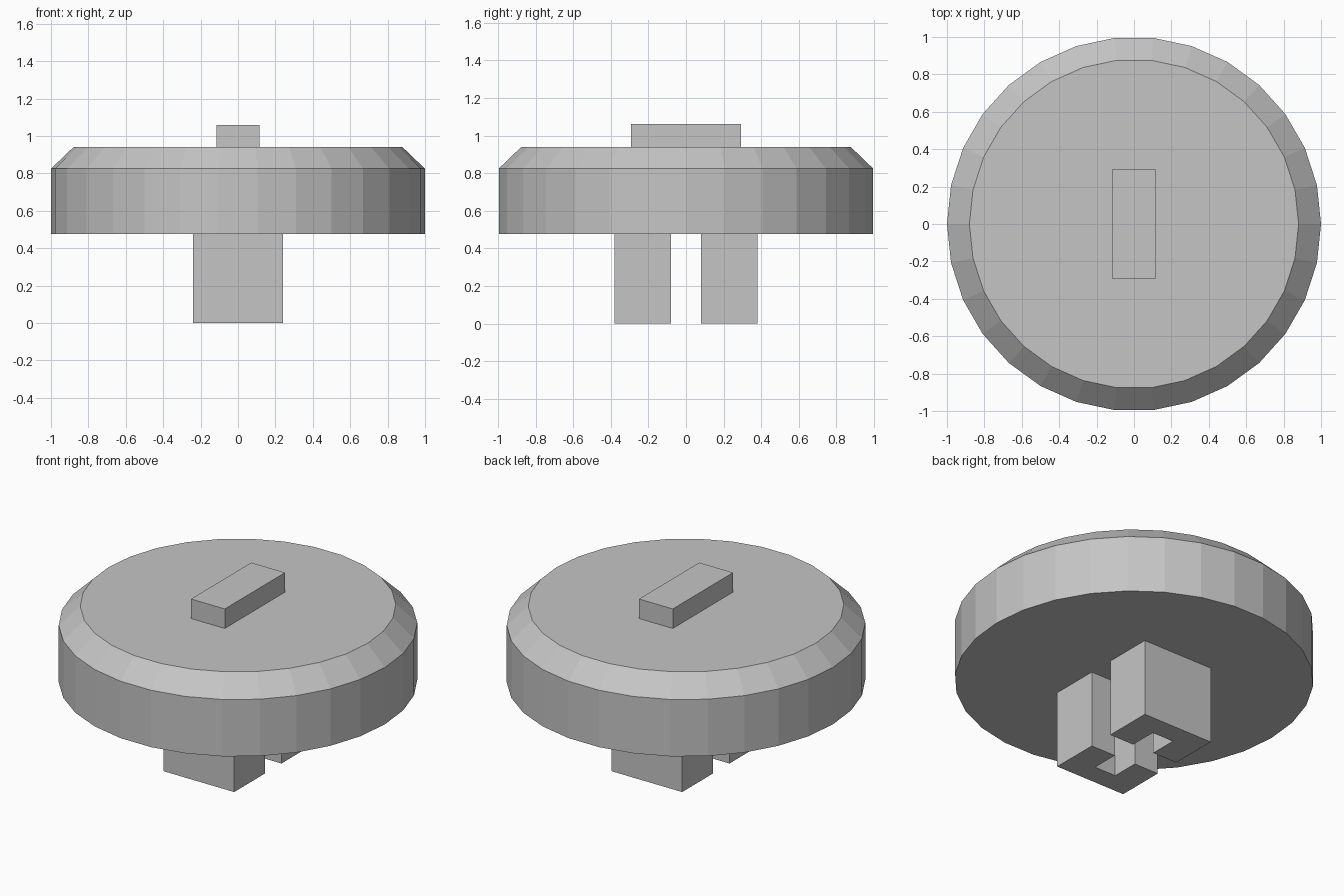
import bpy
import bmesh
import math

cube = bpy.data.objects.get("Cube")
if cube:
    bpy.data.objects.remove(cube, do_unlink=True)

grey = bpy.data.materials.new("plain grey")
grey.use_nodes = True
colour = (0.56, 0.56, 0.56, 1)
grey.diffuse_color = colour
grey.node_tree.nodes["Principled BSDF"].inputs["Base Color"].default_value = colour

SIDES = 30
BASE, RIM, TOP, PEAK = 0.475, 0.825, 0.94, 1.06


def add_object(name, bm):
    bmesh.ops.recalc_face_normals(bm, faces=bm.faces)
    mesh = bpy.data.meshes.new(name)
    bm.to_mesh(mesh)
    bm.free()
    mesh.materials.append(grey)
    obj = bpy.data.objects.new(name, mesh)
    bpy.context.collection.objects.link(obj)
    return obj


def prism(name, outline, low, high):
    """Extrude a flat outline upwards."""
    bm = bmesh.new()
    face = bm.faces.new([bm.verts.new((x, y, low)) for x, y in outline])
    result = bmesh.ops.extrude_face_region(bm, geom=[face], use_keep_orig=True)
    verts = [v for v in result["geom"] if isinstance(v, bmesh.types.BMVert)]
    bmesh.ops.translate(bm, verts=verts, vec=(0, 0, high - low))
    return add_object(name, bm)


# Round cap with a sloped upper rim
bm = bmesh.new()
rings = []
for radius, z in ((1, BASE), (1, RIM), (0.88, TOP)):
    angles = [math.tau * i / SIDES for i in range(SIDES)]
    rings.append([bm.verts.new((radius * math.cos(a), radius * math.sin(a), z))
                  for a in angles])
for low, high in zip(rings, rings[1:]):
    for i in range(SIDES):
        j = (i + 1) % SIDES
        bm.faces.new((low[i], low[j], high[j], high[i]))
bm.faces.new(rings[0])
bm.faces.new(rings[-1])
add_object("round_cap", bm)

# Raised marker bar on top
w, d = 0.115, 0.293
prism("marker_bar", [(-w, -d), (w, -d), (w, d), (-w, d)], TOP, PEAK)

# Two notched posts facing each other underneath
half, notch = 0.24, 0.073
inner, deep, outer = 0.08, 0.25, 0.38
post = [(-half, inner), (-notch, inner), (-notch, deep), (notch, deep),
        (notch, inner), (half, inner), (half, outer), (-half, outer)]
for name, side in (("back_post", 1), ("front_post", -1)):
    prism(name, [(x, y * side) for x, y in post], 0, BASE)
